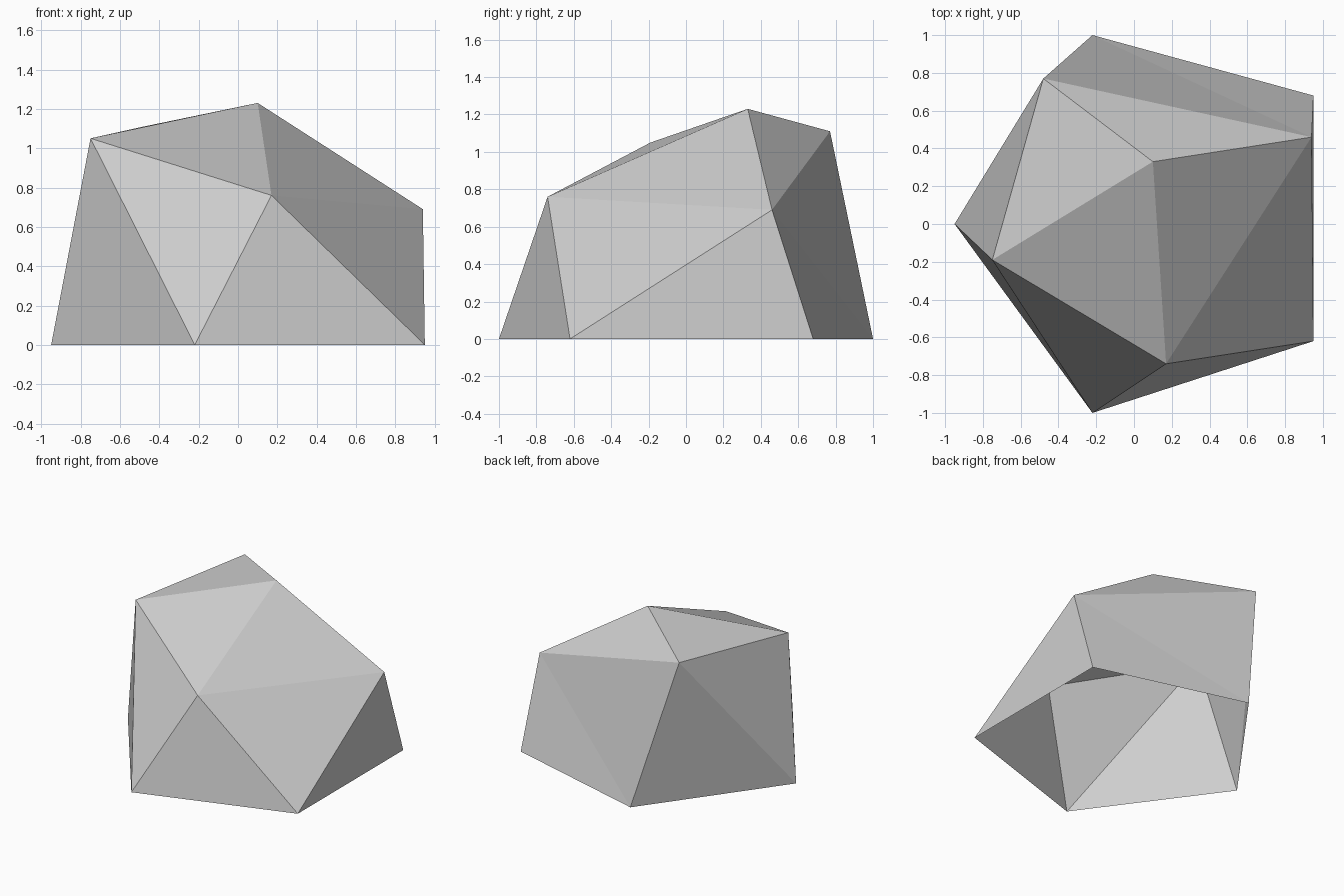
import bpy
import bmesh

cube = bpy.data.objects.get("Cube")
if cube:
    bpy.data.objects.remove(cube, do_unlink=True)

# Stone colour
stone = bpy.data.materials.new("stone_grey")
stone.use_nodes = True
grey = (0.62, 0.62, 0.62, 1)
stone.diffuse_color = grey
stone.node_tree.nodes["Principled BSDF"].inputs["Base Color"].default_value = grey

# Ground outline: a rough pentagon, left open underneath
ground = {
    "west": (-0.95, 0.0, 0), "south": (-0.22, -1.0, 0), "southeast": (0.95, -0.62, 0),
    "northeast": (0.95, 0.68, 0), "north": (-0.22, 1.0, 0),
}
# Upper corners and the peak
upper = {
    "left_shoulder": (-0.75, -0.19, 1.05), "front_shoulder": (0.17, -0.74, 0.76),
    "right_shoulder": (0.94, 0.46, 0.69), "back_shoulder": (-0.48, 0.77, 1.11),
    "peak": (0.10, 0.33, 1.23),
}

bm = bmesh.new()
corner = {name: bm.verts.new(co) for name, co in {**ground, **upper}.items()}


def facet(names):
    bm.faces.new([corner[n] for n in names.split()])


# Facets rising from each ground edge
facet("west south left_shoulder")
facet("south southeast front_shoulder")
facet("southeast northeast right_shoulder")
facet("northeast north right_shoulder")
facet("north west back_shoulder")

# Facets hanging down from the shoulder line
facet("south front_shoulder left_shoulder")
facet("southeast right_shoulder front_shoulder")
facet("north back_shoulder right_shoulder")
facet("west left_shoulder back_shoulder")

# Cap around the peak
ring = ["left_shoulder", "front_shoulder", "right_shoulder", "back_shoulder"]
for i, name in enumerate(ring):
    facet(f"{name} {ring[(i + 1) % len(ring)]} peak")

bmesh.ops.recalc_face_normals(bm, faces=bm.faces)
# Keep the outside facing out on the open shell
if corner["peak"].link_faces[0].normal.z < 0:
    bmesh.ops.reverse_faces(bm, faces=bm.faces)

mesh = bpy.data.meshes.new("rock")
bm.to_mesh(mesh)
bm.free()
mesh.materials.append(stone)
rock = bpy.data.objects.new("rock", mesh)
bpy.context.collection.objects.link(rock)
